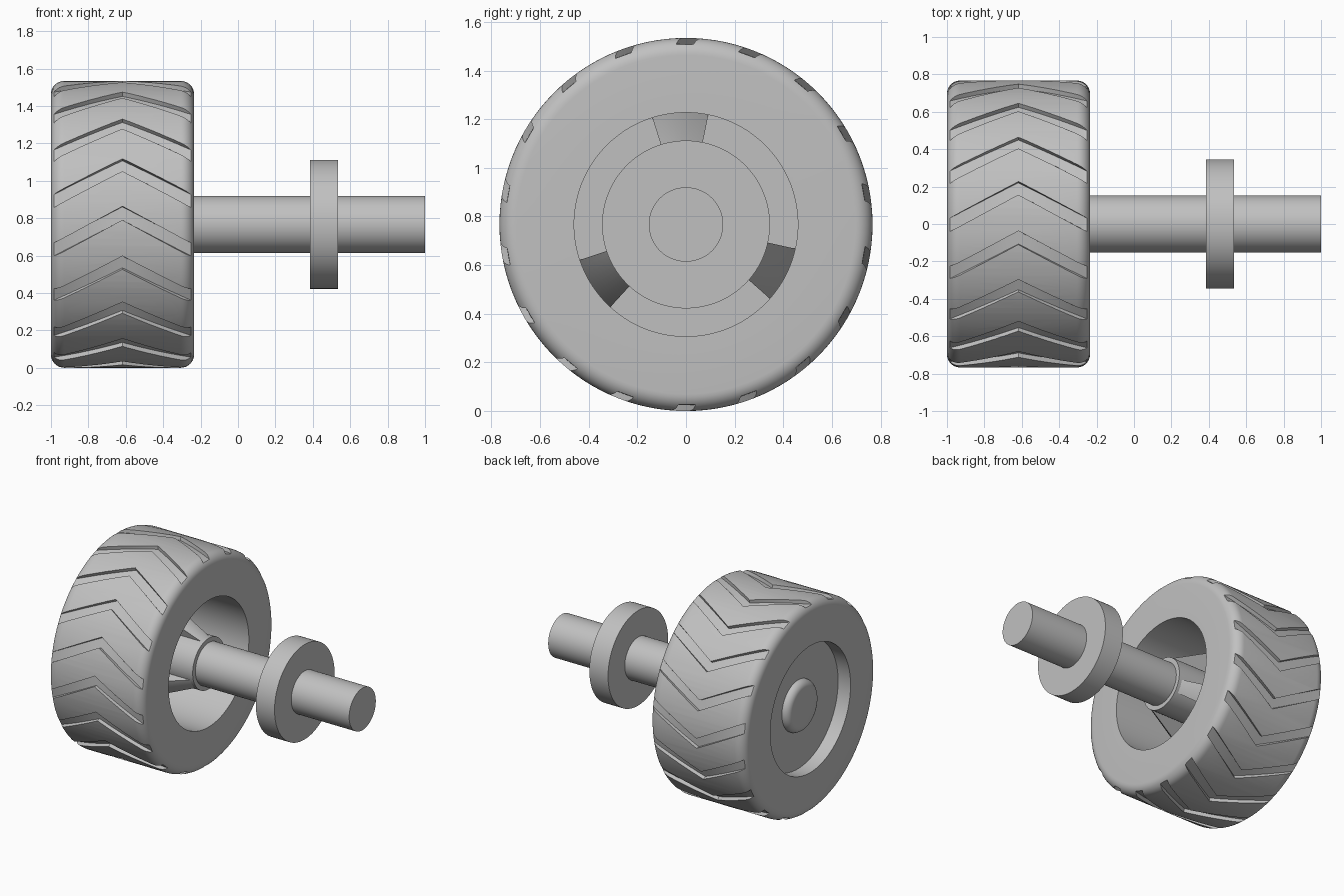
import bpy, bmesh
from math import cos, sin, pi, radians

AXIS_Z = 0.767
TIRE_R = 0.767
MID_X = -0.618

if "Cube" in bpy.data.objects:
    bpy.data.objects.remove(bpy.data.objects["Cube"], do_unlink=True)

grey = bpy.data.materials.new("plain grey")
grey.use_nodes = True
colour = (0.53, 0.53, 0.53, 1)
grey.diffuse_color = colour
grey.node_tree.nodes["Principled BSDF"].inputs["Base Color"].default_value = colour


def polar(x, r, a):
    return (x, r * cos(a), AXIS_Z + r * sin(a))


def finish(bm, name):
    bmesh.ops.remove_doubles(bm, verts=bm.verts, dist=1e-5)
    bmesh.ops.recalc_face_normals(bm, faces=bm.faces)
    mesh = bpy.data.meshes.new(name)
    bm.to_mesh(mesh)
    bm.free()
    mesh.materials.append(grey)
    obj = bpy.data.objects.new(name, mesh)
    bpy.context.collection.objects.link(obj)
    return obj


def activate(obj):
    bpy.ops.object.select_all(action='DESELECT')
    obj.select_set(True)
    bpy.context.view_layer.objects.active = obj


def smooth(obj):
    activate(obj)
    bpy.ops.object.shade_smooth_by_angle(angle=radians(30))
    return obj


def bridge(bm, rings, closed):
    """Join equal closed sections; cap the ends of an open sweep."""
    n = len(rings[0])
    for i in range(len(rings) if closed else len(rings) - 1):
        a, b = rings[i], rings[(i + 1) % len(rings)]
        for j in range(n):
            k = (j + 1) % n
            if a[j].co != b[j].co or a[k].co != b[k].co:
                bm.faces.new((a[j], a[k], b[k], b[j]))
    if not closed:
        bm.faces.new(rings[0])
        bm.faces.new(rings[-1])


def lathe(name, profile, start=0, sweep=2 * pi, steps=96):
    """Turn a closed (x, radius) section about the axle."""
    full = sweep > 6
    bm = bmesh.new()
    count = steps if full else steps + 1
    rings = [[bm.verts.new(polar(x, r, start + sweep * i / steps)) for x, r in profile]
             for i in range(count)]
    bridge(bm, rings, full)
    return finish(bm, name)


def fillet(cx, cr, radius, a0, a1, steps=8):
    return [(cx + radius * cos(radians(a0 + (a1 - a0) * i / steps)),
             cr + radius * sin(radians(a0 + (a1 - a0) * i / steps)))
            for i in range(steps + 1)]


# Tire with rounded shoulders
f = 0.07
tire = lathe("tire",
             [(-0.235, 0.46)]
             + fillet(-0.235 - f, TIRE_R - f, f, 0, 90)
             + fillet(-1 + f, TIRE_R - f, f, 90, 180)
             + [(-1, 0.46)], steps=120)

# Chevron tread grooves
bm = bmesh.new()
half = radians(2.75)
for g in range(18):
    rings = []
    for i in range(-7, 8):
        dx = 0.06 * i
        a = pi - radians(4.5 + 20 * g - 40.5 * abs(dx))
        rings.append([bm.verts.new(polar(MID_X + dx, r, a + s * half))
                      for r, s in ((0.742, -1), (0.742, 1), (0.82, 1), (0.82, -1))])
    bridge(bm, rings, False)
cutter = finish(bm, "groove_cutter")
cutter.hide_render = True
cut = tire.modifiers.new("grooves", 'BOOLEAN')
cut.operation = 'DIFFERENCE'
cut.solver = 'EXACT'
cut.object = cutter
activate(tire)
bpy.ops.object.modifier_apply(modifier=cut.name)
bpy.data.objects.remove(cutter, do_unlink=True)
smooth(tire)

# Wheel disc, recessed from the outer side
smooth(lathe("wheel_disc", [(-0.9, 0), (-0.9, 0.465), (-0.84, 0.465), (-0.84, 0)]))

# Hub with a rounded outer boss
smooth(lathe("hub", [(-0.95, 0)] + fillet(-0.9, 0.135, 0.05, 180, 90)
             + [(-0.235, 0.185), (-0.235, 0)], steps=64))

# Three sloped ribs between hub and disc
for i in range(3):
    smooth(lathe("rib_%d" % (i + 1),
                 [(-0.25, 0.18), (-0.86, 0.18), (-0.86, 0.464), (-0.84, 0.464)],
                 start=radians(78.5 + 120 * i), sweep=radians(29), steps=8))

# Axle shaft and its flange
smooth(lathe("axle_shaft", [(-0.5, 0), (-0.5, 0.153), (1, 0.153), (1, 0)], steps=64))
smooth(lathe("axle_flange", [(0.385, 0), (0.385, 0.345), (0.535, 0.345), (0.535, 0)]))
